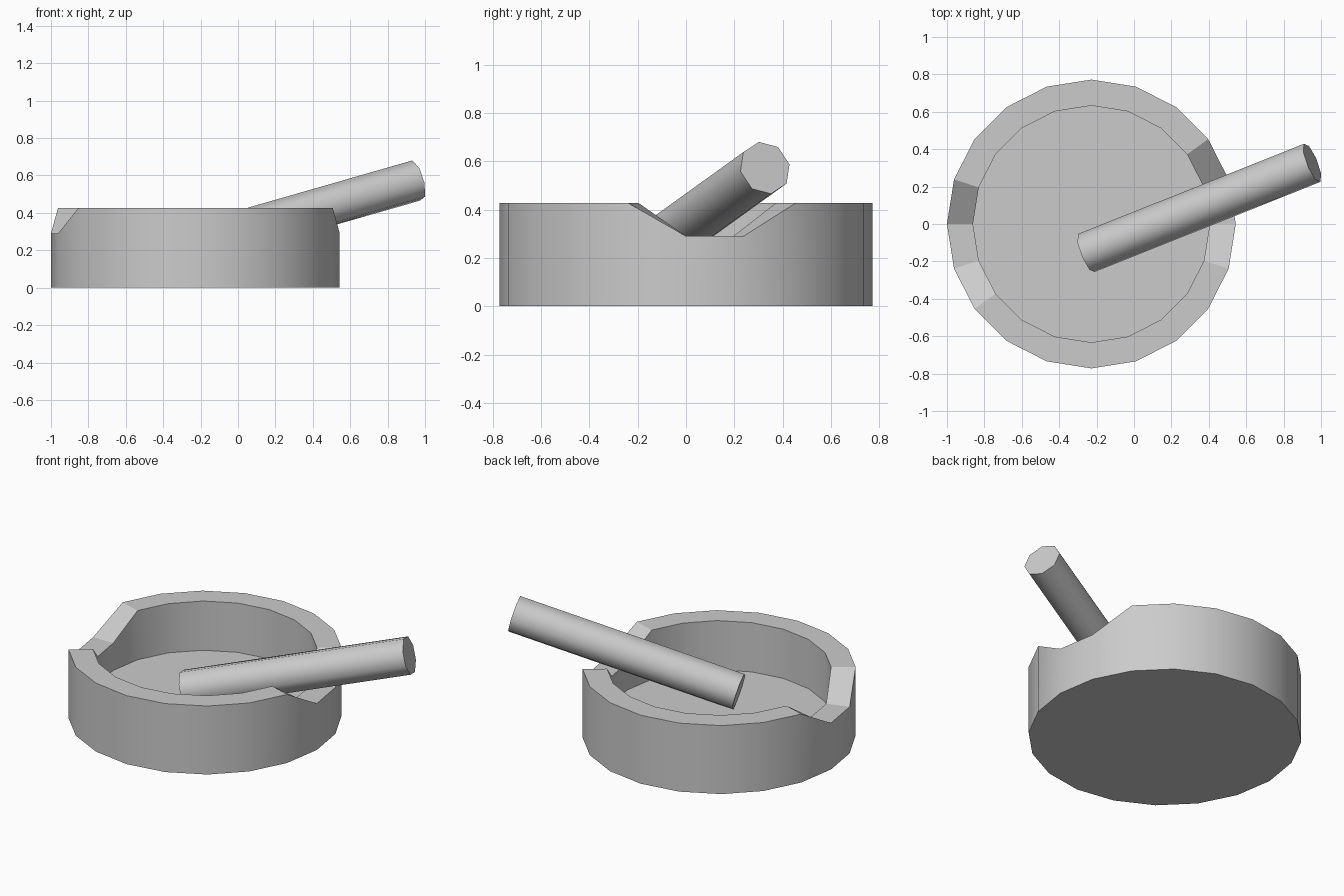
import bpy, bmesh
from math import sin, cos, pi, radians
from mathutils import Vector

if "Cube" in bpy.data.objects:
    bpy.data.objects.remove(bpy.data.objects["Cube"])

SIDES = 20
CENTRE_X = -0.228
NOTCHES = (0, 1, 10, 11)      # rim corners dipped to form the two rests


def finish(bm, name, angle):
    bmesh.ops.recalc_face_normals(bm, faces=bm.faces)
    mesh = bpy.data.meshes.new(name)
    bm.to_mesh(mesh)
    bm.free()
    obj = bpy.data.objects.new(name, mesh)
    bpy.context.collection.objects.link(obj)
    bpy.ops.object.select_all(action='DESELECT')
    obj.select_set(True)
    bpy.context.view_layer.objects.active = obj
    bpy.ops.object.shade_smooth_by_angle(angle=radians(angle))
    return obj


def bridge(bm, a, b):
    n = len(a)
    for i in range(n):
        j = (i + 1) % n
        bm.faces.new((a[i], a[j], b[j], b[i]))


# Round tray: outer wall, notched rim, inner wall and floor
def rim_height(i):
    return 0.29 if i in NOTCHES else 0.427


def tray_ring(bm, radius, height):
    return [bm.verts.new((CENTRE_X + radius * cos(2 * pi * i / SIDES),
                          radius * sin(2 * pi * i / SIDES), height(i)))
            for i in range(SIDES)]


bm = bmesh.new()
rings = [tray_ring(bm, 0.772, lambda i: 0.0),
         tray_ring(bm, 0.772, rim_height),
         tray_ring(bm, 0.633, rim_height),
         tray_ring(bm, 0.633, lambda i: 0.12)]
for lower, upper in zip(rings, rings[1:]):
    bridge(bm, lower, upper)
bm.faces.new(rings[0])
bm.faces.new(rings[-1])
finish(bm, "ashtray_bowl", 25)

# Eight-sided stick leaning from the floor over the right notch
start = Vector((-0.255, -0.155, 0.226))
end = Vector((0.953, 0.327, 0.573))
axis = (end - start).normalized()
side = Vector((0, 0, 1)).cross(axis).normalized()
up = axis.cross(side)

bm = bmesh.new()
ends = []
for p in (start, end):
    angles = [radians(8 + 45 * k) for k in range(8)]
    ends.append([bm.verts.new(p + 0.112 * (cos(a) * side + sin(a) * up))
                 for a in angles])
bridge(bm, *ends)
for ring in ends:
    bm.faces.new(ring)
finish(bm, "cigarette", 50)
